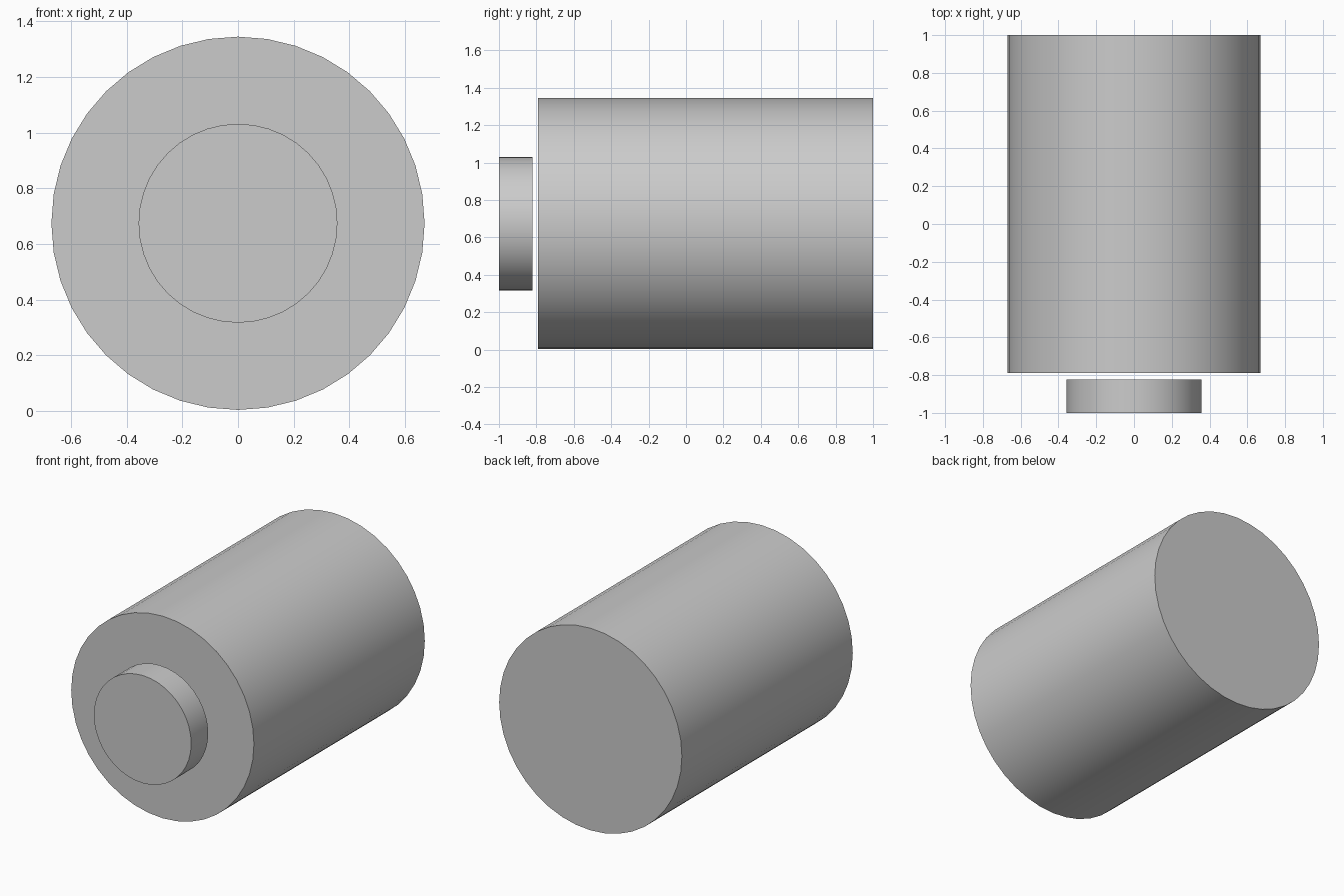
import bpy
import math

cube = bpy.data.objects.get("Cube")
if cube:
    bpy.data.objects.remove(cube, do_unlink=True)

AXIS_Z = 0.674
SIDES = 40

grey = bpy.data.materials.new("light_grey")
grey.use_nodes = True
colour = (0.6, 0.6, 0.6, 1.0)
grey.diffuse_color = colour
grey.node_tree.nodes["Principled BSDF"].inputs["Base Color"].default_value = colour


def drum(name, radius, front, back):
    """Closed cylinder lying along y, smooth round the side with sharp rims."""
    bpy.ops.mesh.primitive_cylinder_add(
        vertices=SIDES, radius=radius, depth=back - front,
        location=(0, (front + back) / 2, AXIS_Z), rotation=(math.pi / 2, 0, 0))
    obj = bpy.context.object
    obj.name = name
    obj.data.materials.append(grey)
    bpy.ops.object.shade_smooth_by_angle(angle=math.radians(30))
    return obj


# Large main drum and the small separate disc in front of it
drum("main_drum", 0.67, -0.79, 1.0)
drum("front_disc", 0.357, -1.0, -0.822)
